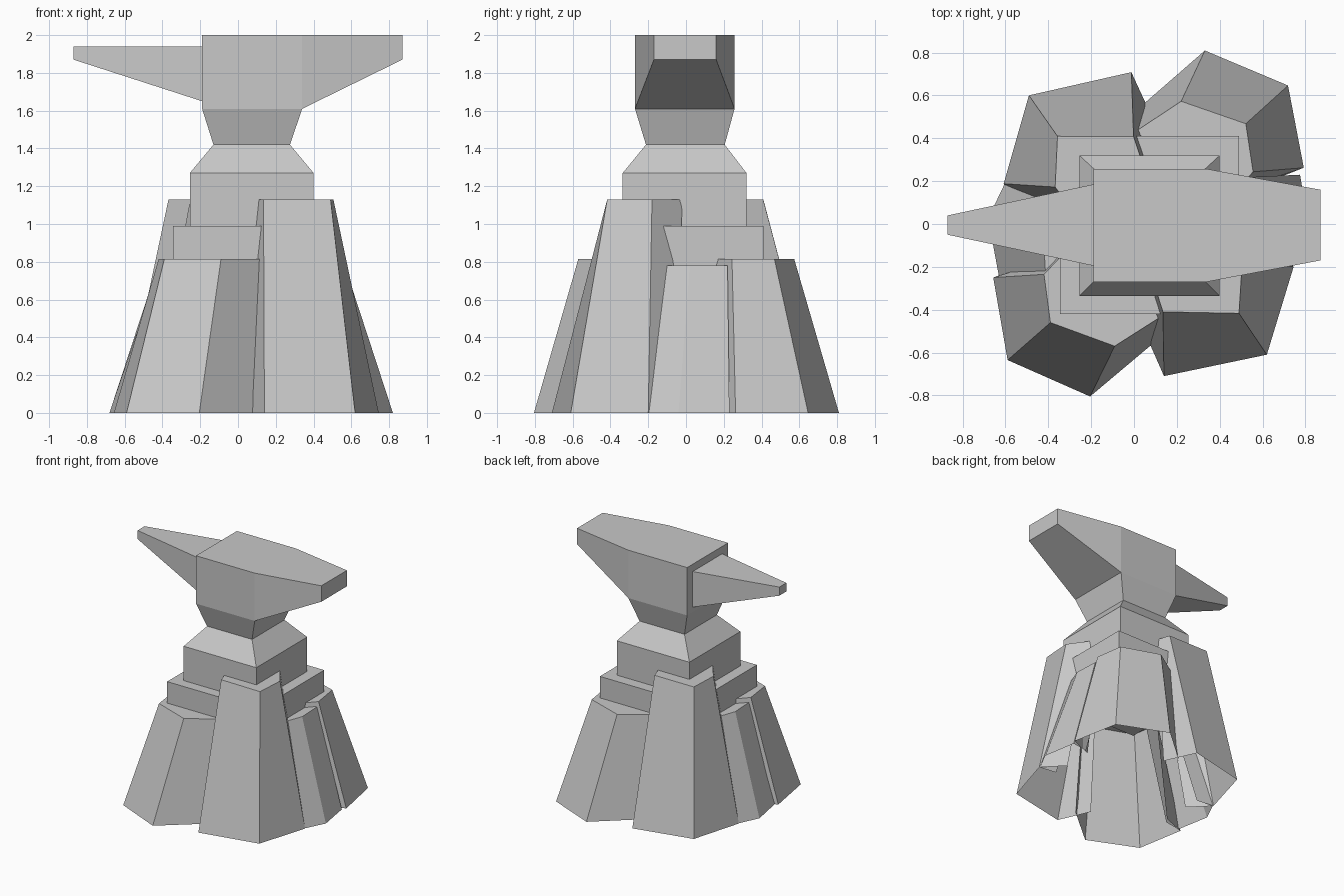
import bpy, bmesh
from math import radians
from mathutils import Matrix, Vector

if "Cube" in bpy.data.objects:
    bpy.data.objects.remove(bpy.data.objects["Cube"], do_unlink=True)

grey = bpy.data.materials.new("plain grey")
grey.use_nodes = True
COLOUR = (0.58, 0.58, 0.58, 1)
grey.diffuse_color = COLOUR
grey.node_tree.nodes["Principled BSDF"].inputs["Base Color"].default_value = COLOUR

AXIS = Matrix.Translation(Vector((0.07, 0, 0)))


def loft(name, rings, shell=False):
    """Flat-sided skin through rings; a shell stays open below and inside."""
    bm = bmesh.new()
    loops = [[bm.verts.new(p) for p in ring] for ring in rings]
    for low, high in zip(loops, loops[1:]):
        n = len(low)
        for i in range(n - 1 if shell else n):
            j = (i + 1) % n
            bm.faces.new((low[i], low[j], high[j], high[i]))
    if not shell:
        bm.faces.new(loops[0][::-1])
    bm.faces.new(loops[-1])
    bmesh.ops.recalc_face_normals(bm, faces=bm.faces)
    mesh = bpy.data.meshes.new(name)
    bm.to_mesh(mesh)
    bm.free()
    mesh.materials.append(grey)
    obj = bpy.data.objects.new(name, mesh)
    bpy.context.collection.objects.link(obj)
    return obj


def rect(z, x0, x1, y0, y1):
    return [(x0, y0, z), (x1, y0, z), (x1, y1, z), (x0, y1, z)]


def end_x(x, y0, y1, z0, z1):
    return [(x, y0, z0), (x, y1, z0), (x, y1, z1), (x, y0, z1)]


# Anvil head: block tapering into the heel, and the pointed horn
loft("anvil_head", [end_x(-0.19, -0.27, 0.257, 1.61, 2), end_x(0.34, -0.27, 0.257, 1.61, 2),
                    end_x(0.87, -0.17, 0.16, 1.87, 2)])
loft("anvil_horn", [end_x(-0.87, -0.05, 0.04, 1.87, 1.94),
                    end_x(-0.19, -0.195, 0.185, 1.65, 1.94)])

# Waist and foot of the anvil
loft("anvil_foot", [rect(0.99, -0.255, 0.4, -0.335, 0.32),
                    rect(1.27, -0.255, 0.4, -0.335, 0.32),
                    rect(1.42, -0.13, 0.275, -0.212, 0.205),
                    rect(1.61, -0.19, 0.34, -0.27, 0.257)])
loft("foot_plate", [rect(0.77, -0.345, 0.49, -0.42, 0.41),
                    rect(0.99, -0.345, 0.49, -0.42, 0.41)])


# Leaning hollow support blocks, each repeated half a turn around the stand
def support(name, height, bottom, top):
    rings = [[(x, y, 0) for x, y in bottom], [(x, y, height) for x, y in top]]
    loft(name + "_front", rings, shell=True)
    back = loft(name + "_back", rings, shell=True)
    back.data.transform(AXIS @ Matrix.Rotation(radians(181), 4, "Z") @ AXIS.inverted())


support("tall_corner_block", 1.13,
        [(0.03, -0.46), (0.14, -0.71), (0.62, -0.61), (0.745, -0.2), (0.6, -0.05)],
        [(0.1, -0.3), (0.135, -0.41), (0.49, -0.417), (0.505, -0.18), (0.39, -0.02)])
support("short_corner_block", 0.815,
        [(0.11, -0.54), (-0.205, -0.805), (-0.59, -0.635), (-0.657, -0.25), (-0.47, -0.18)],
        [(0.13, -0.43), (-0.09, -0.57), (-0.39, -0.46), (-0.42, -0.235), (-0.34, -0.15)])
support("side_block", 0.78,
        [(0.6, -0.18), (0.74, -0.2), (0.82, -0.04), (0.775, 0.23), (0.64, 0.21)],
        [(0.4, -0.08), (0.52, -0.1), (0.565, 0.02), (0.557, 0.22), (0.42, 0.2)])
